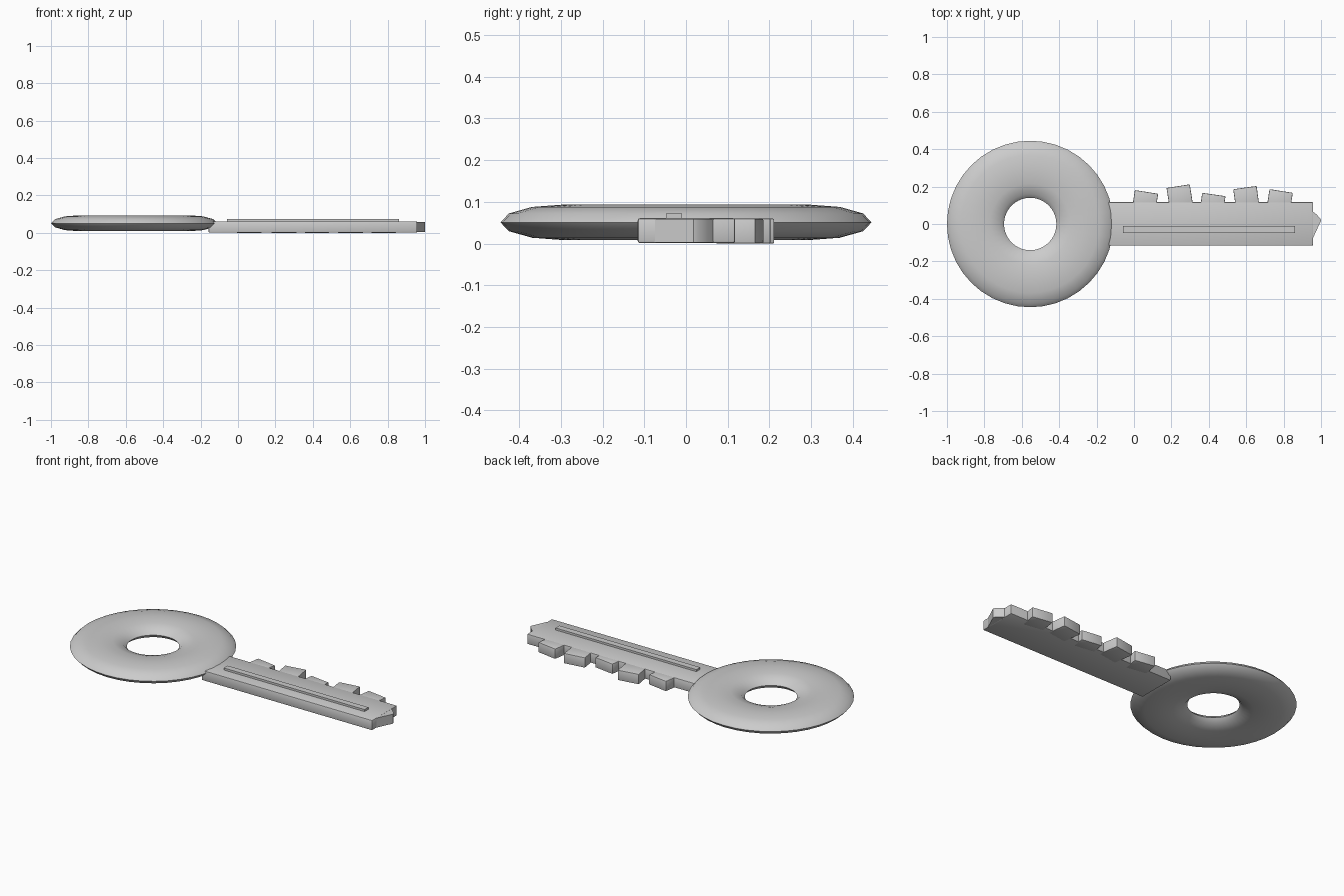
import bpy, bmesh
from math import radians
from mathutils import Matrix

if "Cube" in bpy.data.objects:
    bpy.data.objects.remove(bpy.data.objects["Cube"])


def smooth(obj, angle=30):
    bpy.ops.object.select_all(action='DESELECT')
    obj.select_set(True)
    bpy.context.view_layer.objects.active = obj
    bpy.ops.object.shade_smooth_by_angle(angle=radians(angle))


def make_object(name, bm, bevel=0.0):
    if bevel:
        bmesh.ops.bevel(bm, geom=bm.edges[:], offset=bevel, segments=2,
                        profile=0.5, affect='EDGES')
    bmesh.ops.recalc_face_normals(bm, faces=bm.faces)
    mesh = bpy.data.meshes.new(name)
    bm.to_mesh(mesh)
    bm.free()
    obj = bpy.data.objects.new(name, mesh)
    bpy.context.collection.objects.link(obj)
    smooth(obj)
    return obj


def prism(name, outline, z0, z1, bevel=0.0):
    bm = bmesh.new()
    face = bm.faces.new([bm.verts.new((x, y, z0)) for x, y in outline])
    top = bmesh.ops.extrude_face_region(bm, geom=[face])["geom"]
    for v in top:
        if isinstance(v, bmesh.types.BMVert):
            v.co.z = z1
    if face.is_valid is False or len(bm.faces) < len(outline) + 2:
        bm.faces.new([v for v in bm.verts if v.co.z == z0])
    return make_object(name, bm, bevel)


def box(name, centre, size, turn=0.0, bevel=0.0):
    bm = bmesh.new()
    bmesh.ops.create_cube(bm, size=1)
    bm.transform(Matrix.Translation(centre) @ Matrix.Rotation(radians(turn), 4, 'Z')
                 @ Matrix.Diagonal((*size, 1)))
    return make_object(name, bm, bevel)


# Round handle: flattened torus
bpy.ops.mesh.primitive_torus_add(major_segments=40, minor_segments=12,
                                 major_radius=0.2925, minor_radius=0.1525,
                                 location=(-0.555, 0, 0.051))
bow = bpy.context.object
bow.name = "handle_ring"
bow.scale.z = 0.28
bpy.ops.object.transform_apply(location=False, rotation=False, scale=True)
smooth(bow, 60)

# Flat blade and its pointed end
box("blade", (0.4, 0.001, 0.031), (1.115, 0.234, 0.06), bevel=0.006)
prism("blade_tip", [(0.9, -0.075), (0.957, -0.075), (1.0, 0.018), (0.997, 0.028),
                    (0.975, 0.052), (0.953, 0.068), (0.9, 0.068)], 0.003, 0.059)

# Raised rib along the blade
box("rib", (0.4, -0.029, 0.062), (0.92, 0.036, 0.022))

# Teeth: middle x, height of the top edge's middle, tilt
teeth = [(0.067, 0.172, -9), (0.236, 0.203, 9), (0.427, 0.158, -8),
         (0.593, 0.195, 8), (0.787, 0.177, -9)]
for i, (x, top, tilt) in enumerate(teeth):
    depth = top - 0.08
    shift = radians(tilt) * depth / 2
    box(f"tooth_{i + 1}", (x + shift, top - depth / 2, 0.03),
        (0.126, depth, 0.06), tilt, bevel=0.004)
